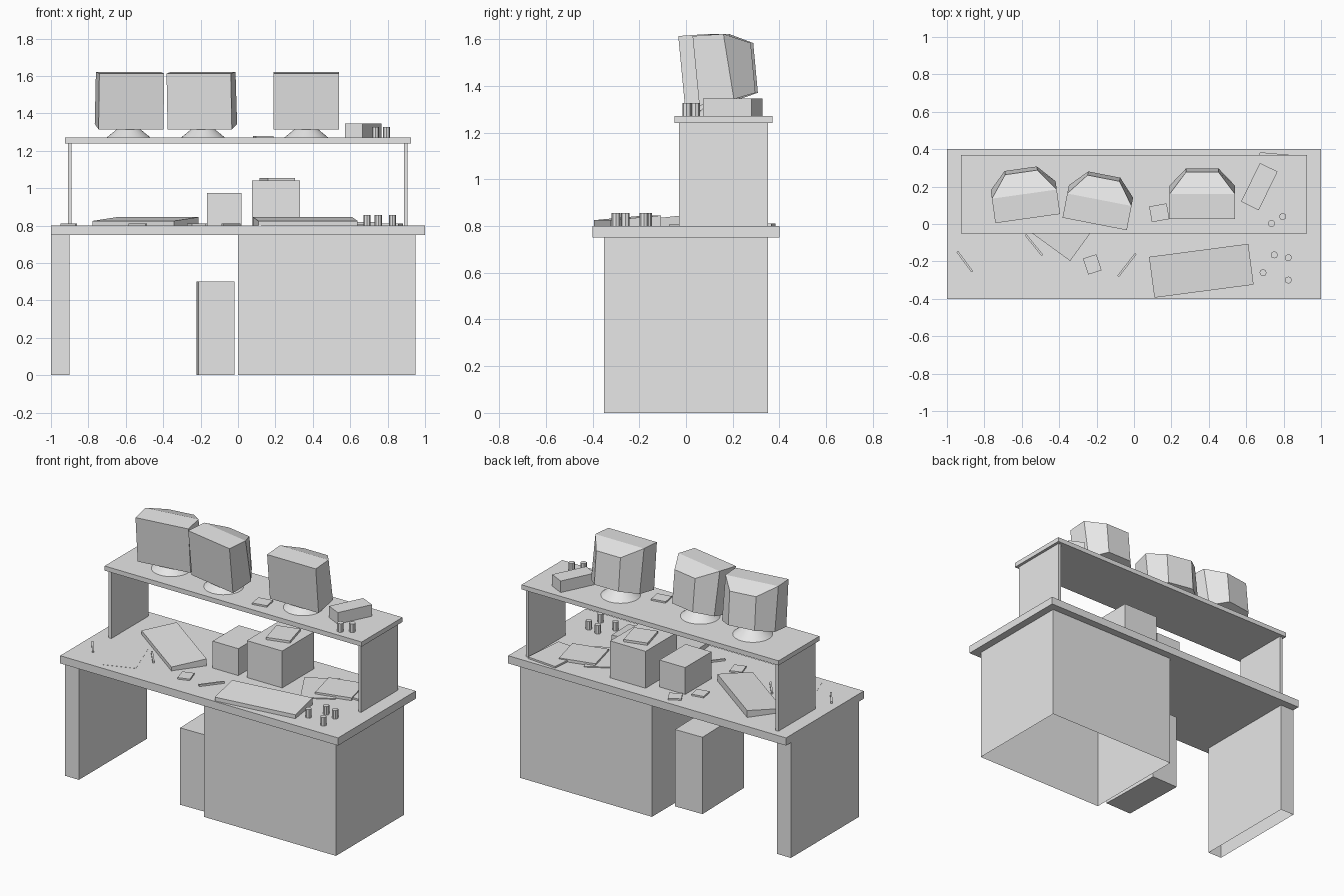
import bpy, bmesh
from math import radians, atan2, hypot
from mathutils import Matrix, Vector

if "Cube" in bpy.data.objects:
    bpy.data.objects.remove(bpy.data.objects["Cube"], do_unlink=True)

grey = bpy.data.materials.new("light grey")
grey.use_nodes = True
grey.diffuse_color = (0.8, 0.8, 0.8, 1)
grey.node_tree.nodes["Principled BSDF"].inputs["Base Color"].default_value = (0.8, 0.8, 0.8, 1)


def finish(name, bm, smooth=False):
    bmesh.ops.recalc_face_normals(bm, faces=bm.faces)
    mesh = bpy.data.meshes.new(name)
    bm.to_mesh(mesh)
    bm.free()
    mesh.materials.append(grey)
    obj = bpy.data.objects.new(name, mesh)
    bpy.context.collection.objects.link(obj)
    if smooth:
        bpy.context.view_layer.objects.active = obj
        obj.select_set(True)
        bpy.ops.object.shade_smooth_by_angle(angle=radians(35))
        obj.select_set(False)
    return obj


def box(name, centre, size, z, turn=0, front_drop=0, open_bottom=False):
    """Box on height z, turned about its centre; the front top edge may drop."""
    bm = bmesh.new()
    bmesh.ops.create_cube(bm, size=1)
    for v in bm.verts:
        drop = front_drop if v.co.z > 0 and v.co.y < 0 else 0
        v.co = Vector((v.co.x * size[0], v.co.y * size[1], (v.co.z + 0.5) * size[2] - drop))
    if open_bottom:
        low = [f for f in bm.faces if f.calc_center_median().z < 0.001]
        bmesh.ops.delete(bm, geom=low, context='FACES_ONLY')
    place = Matrix.Translation((*centre, z)) @ Matrix.Rotation(radians(turn), 4, 'Z')
    bmesh.ops.transform(bm, matrix=place, verts=bm.verts)
    return finish(name, bm)


def cone(name, centre, z, height, r1, r2, sides, smooth=False):
    bm = bmesh.new()
    bmesh.ops.create_cone(bm, cap_ends=True, segments=sides, radius1=r1, radius2=r2, depth=height)
    bmesh.ops.translate(bm, vec=(*centre, z + height / 2), verts=bm.verts)
    return finish(name, bm, smooth)


def monitor(name, centre, turn):
    """Tilted screen case lofted through three rings, on a round foot."""
    rings = [  # half width, top (y, z), bottom (y, z)
        (0.175, (-0.122, 1.613), (-0.093, 1.315)),
        (0.175, (0.01, 1.622), (0.055, 1.343)),
        (0.087, (0.127, 1.583), (0.147, 1.37)),
    ]
    bm = bmesh.new()
    loops = []
    for w, top, bottom in rings:
        corners = [(-w, *bottom), (w, *bottom), (w, *top), (-w, *top)]
        loops.append([bm.verts.new(c) for c in corners])
    for a, b in zip(loops, loops[1:]):
        for i in range(4):
            j = (i + 1) % 4
            bm.faces.new((a[i], a[j], b[j], b[i]))
    bm.faces.new(loops[0])
    bm.faces.new(loops[-1])
    place = Matrix.Translation((*centre, 0)) @ Matrix.Rotation(radians(turn), 4, 'Z')
    bmesh.ops.transform(bm, matrix=place, verts=bm.verts)
    finish(name + "_case", bm)
    cone(name + "_foot", centre, 1.27, 0.068, 0.118, 0.035, 32, True)


def pen(name, a, b):
    dx, dy = b[0] - a[0], b[1] - a[1]
    mid = ((a[0] + b[0]) / 2, (a[1] + b[1]) / 2)
    box(name, mid, (hypot(dx, dy), 0.011, 0.012), DESK, atan2(dy, dx) * 57.2958)


DESK, SHELF = 0.8, 1.27

# Desk structure
box("desk_top", (0, 0), (2, 0.8, 0.05), 0.75)
box("cabinet", (0.475, 0), (0.95, 0.7, 0.75), 0, open_bottom=True)
box("side_panel", (-0.95, 0), (0.1, 0.7, 0.75), 0, open_bottom=True)
box("computer_tower", (-0.12, -0.07), (0.195, 0.44, 0.5), 0, 1.3)

# Raised shelf
for side, x in (("right", -0.9), ("left", 0.897)):
    box(side + "_shelf_support", (x, 0.16), (0.02, 0.38, 0.44), DESK)
box("shelf", (0, 0.16), (1.85, 0.42, 0.03), 1.24)

# Monitors
monitor("right_monitor", (-0.585, 0.15), 8)
monitor("middle_monitor", (-0.187, 0.12), -11)
monitor("left_monitor", (0.365, 0.15), 0)

# Items on the shelf
box("shelf_carton", (0.67, 0.2), (0.105, 0.23, 0.075), SHELF, -26)
box("shelf_notepad", (0.135, 0.06), (0.095, 0.085, 0.01), SHELF, 10)

# Cartons under the shelf
box("large_carton", (0.203, 0.145), (0.255, 0.325, 0.24), DESK)
box("small_carton", (-0.073, 0.11), (0.185, 0.27, 0.175), DESK)
box("carton_book", (0.21, 0.165), (0.15, 0.18, 0.015), 1.04, 15)

# Keyboards
box("left_keyboard", (0.36, -0.25), (0.535, 0.22, 0.045), DESK, 7.5, 0.02)
box("right_keyboard", (-0.495, 0.05), (0.54, 0.22, 0.045), DESK, -36, 0.02)

# Notepads, books and paper
box("front_notepad", (-0.223, -0.216), (0.075, 0.09, 0.01), DESK, 18)
box("back_notepad", (-0.14, 0.31), (0.08, 0.08, 0.01), DESK, 30)
box("middle_notepad", (-0.237, 0.19), (0.08, 0.08, 0.01), DESK, 10)
box("thick_book", (0.63, 0.15), (0.23, 0.22, 0.018), DESK, 14)
box("thin_book", (0.765, 0.235), (0.21, 0.28, 0.011), DESK, -5)
box("folder", (0.52, 0.1), (0.21, 0.28, 0.006), DESK, 30)
box("paper_sheet", (-0.68, -0.19), (0.21, 0.29, 0.001), DESK, 20)

# Pens
pen("outer_pen", (-0.945, -0.147), (-0.865, -0.255))
pen("keyboard_pen", (-0.58, -0.057), (-0.49, -0.168))
pen("middle_pen", (0.01, -0.158), (-0.085, -0.28))

# Cups
cups = [(0.735, 0.003, SHELF), (0.795, 0.04, SHELF), (0.75, -0.165, DESK),
        (0.825, -0.18, DESK), (0.69, -0.26, DESK), (0.825, -0.3, DESK)]
for n, (x, y, z) in enumerate(cups, 1):
    cone(f"cup_{n}", (x, y), z, 0.056, 0.019, 0.019, 8)
